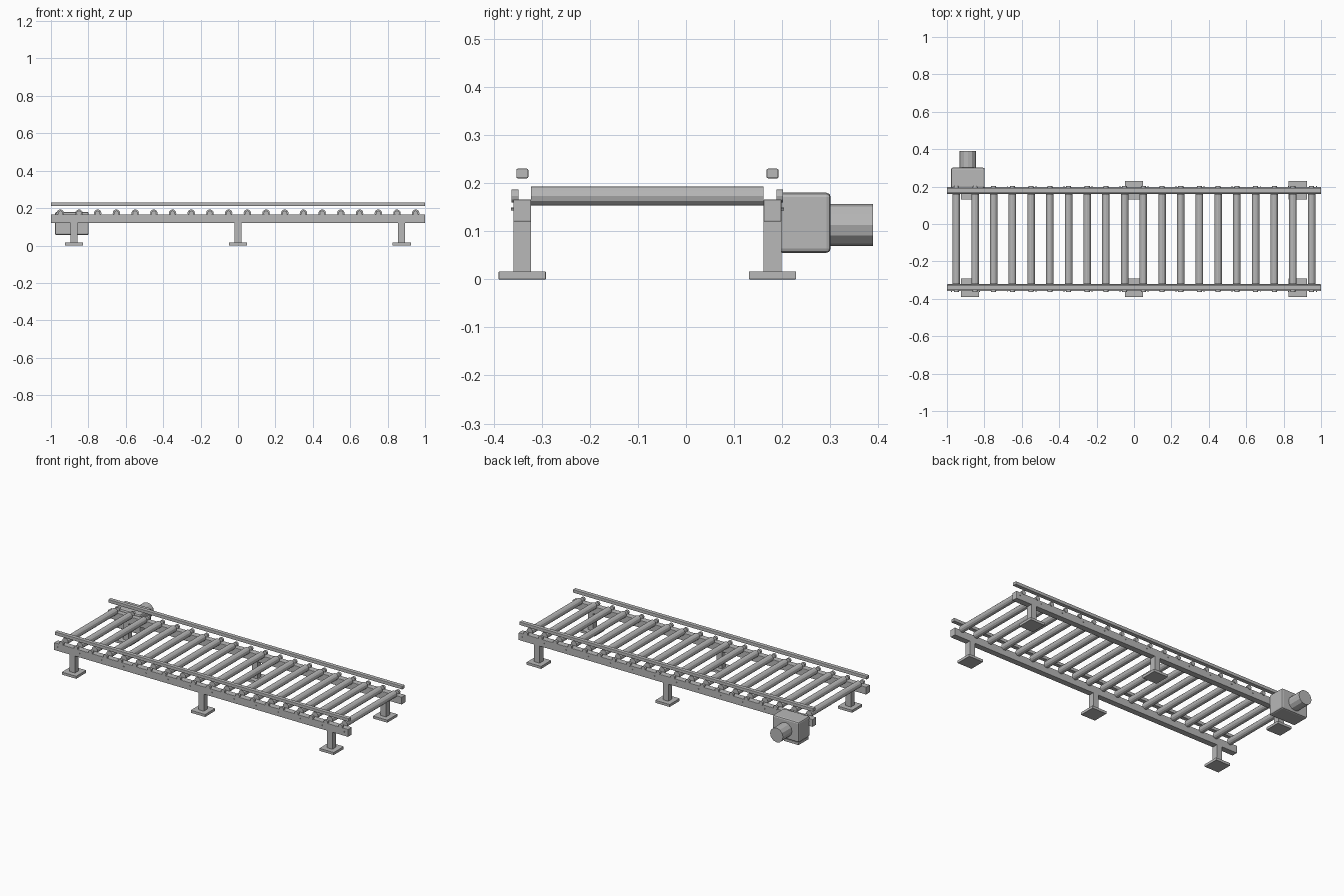
import bpy
import math

if "Cube" in bpy.data.objects:
    bpy.data.objects.remove(bpy.data.objects["Cube"], do_unlink=True)

steel = bpy.data.materials.new("grey_steel")
steel.use_nodes = True
grey = (0.48, 0.48, 0.48, 1)
steel.diffuse_color = grey
steel.node_tree.nodes["Principled BSDF"].inputs["Base Color"].default_value = grey


def box(name, centre, size, bevel=0.0):
    bpy.ops.mesh.primitive_cube_add(size=1, location=centre)
    ob = bpy.context.object
    ob.name = name
    ob.scale = size
    bpy.ops.object.transform_apply(location=False, rotation=False, scale=True)
    ob.data.materials.append(steel)
    if bevel:
        mod = ob.modifiers.new("bevel", "BEVEL")
        mod.width = bevel
        mod.segments = 2
    return ob


def rod(name, x, z, y0, y1, radius, sides=12):
    """Cylinder lying along y."""
    bpy.ops.mesh.primitive_cylinder_add(
        vertices=sides, radius=radius, depth=abs(y1 - y0),
        location=(x, (y0 + y1) / 2, z), rotation=(math.pi / 2, 0, 0))
    ob = bpy.context.object
    ob.name = name
    ob.data.materials.append(steel)
    return ob


ROLLER_X = [-0.95 + 0.1 * i for i in range(20)]
ROLLER_Z = 0.173

# Side frames: beam, guard rail, legs, bearings and bolts
for side, y, out in (("front", -0.3405, -1), ("back", 0.18, 1)):
    box(side + "_beam", (0, y, 0.143), (2, 0.037, 0.046), 0.002)
    box(side + "_guard_rail", (0, y, 0.22), (2, 0.025, 0.02), 0.003)
    for x in (-0.877, 0, 0.875):
        box(side + "_leg", (x, y, 0.068), (0.037, 0.037, 0.108))
        box(side + "_foot_plate", (x, y, 0.008), (0.098, 0.098, 0.016), 0.001)
    for x in ROLLER_X:
        rod(side + "_bearing", x, ROLLER_Z, y + out * 0.008, y + out * 0.022, 0.0135)
    for i in range(14):
        rod(side + "_bolt", -0.975 + 0.15 * i, 0.146,
            y + out * 0.016, y + out * 0.0235, 0.003, 6)

# Rollers
for x in ROLLER_X:
    rod("roller", x, ROLLER_Z, -0.322, 0.1615, 0.02)

# Drive unit
box("gearbox", (-0.888, 0.246, 0.1175), (0.18, 0.11, 0.125), 0.009)
rod("motor", -0.888, 0.113, 0.295, 0.389, 0.044)
